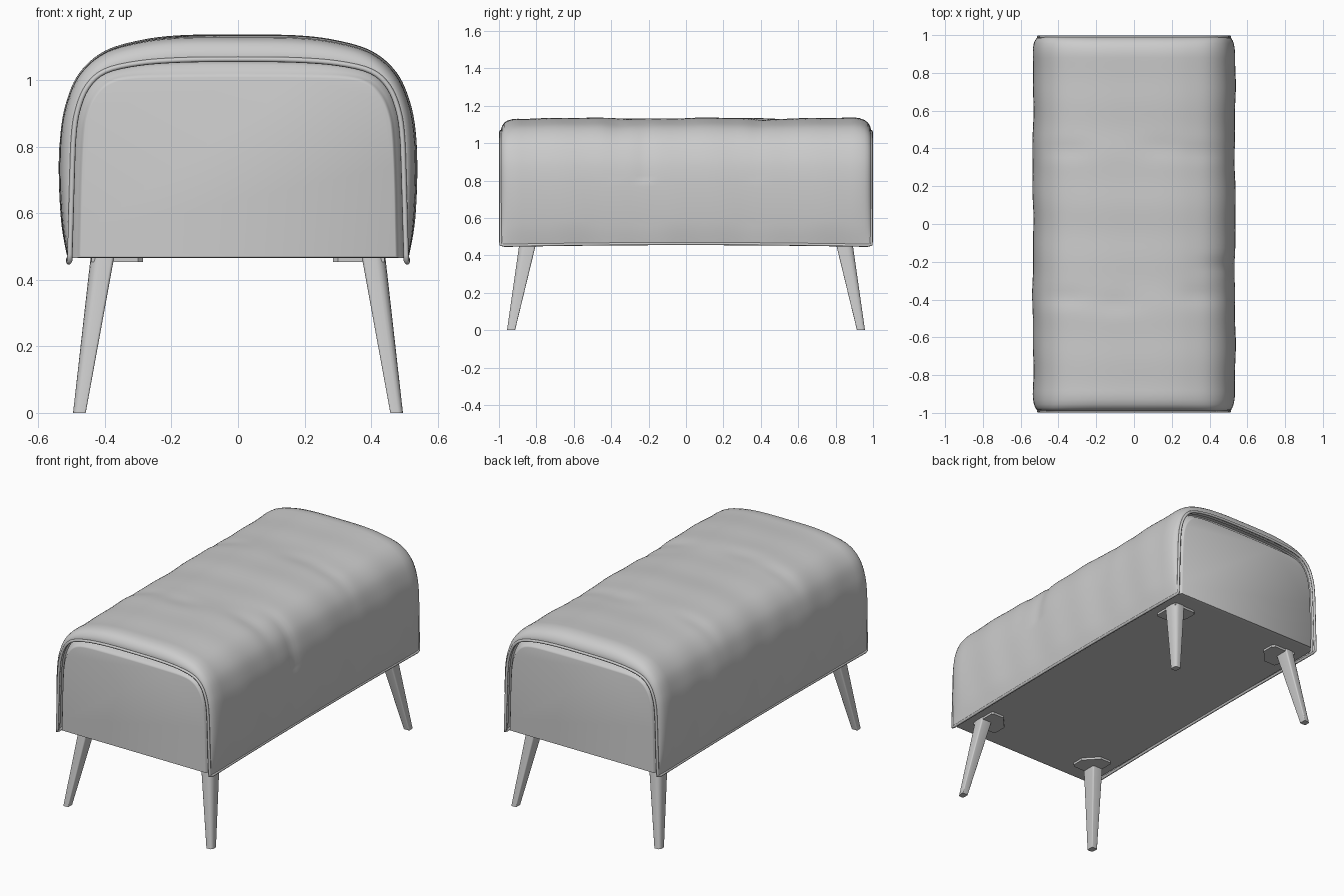
import bpy, math
from mathutils import Vector

if "Cube" in bpy.data.objects:
    bpy.data.objects.remove(bpy.data.objects["Cube"])

# Half profiles (x, z) from the lower side edge up to the top centre
OUTER = [(.512, .462), (.527, .56), (.535, .70), (.532, .83), (.515, .93), (.475, 1.02),
         (.40, 1.085), (.29, 1.118), (.17, 1.132), (0, 1.134)]
SEAM = [(.506, .458), (.503, .56), (.499, .70), (.494, .83), (.482, .91), (.453, .98),
        (.40, 1.027), (.30, 1.051), (.17, 1.061), (0, 1.063)]
PANEL = [(.476, .468), (.474, .56), (.471, .70), (.465, .83), (.455, .895), (.432, .95),
         (.39, .992), (.32, 1.010), (.17, 1.014), (0, 1.015)]


def blend(a, b, t):
    return [(p[0] + (q[0] - p[0]) * t, p[1] + (q[1] - p[1]) * t) for p, q in zip(a, b)]


def arch(half, steps=6):
    """Smooth full arch through a half profile and its mirror image."""
    pts = half + [(-x, z) for x, z in reversed(half[:-1])]
    pts = [Vector(p) for p in pts]
    out = []
    for i in range(len(pts) - 1):
        p0, p1, p2 = pts[max(i - 1, 0)], pts[i], pts[i + 1]
        p3 = pts[min(i + 2, len(pts) - 1)]
        for k in range(steps):
            t = k / steps
            out.append(.5 * (2 * p1 + (p2 - p0) * t + (2 * p0 - 5 * p1 + 4 * p2 - p3) * t * t
                             + (3 * p1 - p0 - 3 * p2 + p3) * t ** 3))
    return out + [pts[-1]]


def make(name, verts, faces, angle=None):
    me = bpy.data.meshes.new(name)
    me.from_pydata(verts, [], faces)
    if angle:
        me.shade_smooth()
        me.set_sharp_from_angle(angle=math.radians(angle))
    ob = bpy.data.objects.new(name, me)
    bpy.context.collection.objects.link(ob)
    return ob


def loft(name, rings, closed, angle):
    n = len(rings[0])
    faces = []
    for r in range(len(rings) - 1):
        for i in range(n if closed else n - 1):
            j = (i + 1) % n
            faces.append((r * n + i, r * n + j, r * n + n + j, r * n + n + i))
    if closed:
        faces += [tuple(reversed(range(n))), tuple(range((len(rings) - 1) * n, len(rings) * n))]
    return make(name, [v for ring in rings for v in ring], faces, angle)


def both_ends(half):
    """Sections (distance, t) listed from the end inward, repeated at the far end."""
    return [(-y, t) for y, t in half] + [(y, t) for y, t in reversed(half)]


# Soft wrinkles pressed into the upholstery
CREASES = [(.36, .38, .05), (.36, -.38, .05), (-.36, .39, .05), (-.36, -.39, .05),
           (.48, -.22, .04), (.15, .40, .06), (-.1, -.42, .06)]


def wrinkle(x, y, z):
    d = .0025 * math.sin(9 * y + 2 * x) + .0015 * math.sin(23 * y + 5 * z)
    for cx, cy, w in CREASES:
        if z > .8:
            d -= .007 * math.exp(-((x - cx) / .13) ** 2 - ((y - cy) / w) ** 2)
    return d


# Padded cover
ends = [(.965, -.08), (.988, 0), (.989, .15), (.984, .4), (.972, .65), (.955, .82), (.93, .94), (.90, 1)]
inner = [(-.88 + 1.76 * i / 70, 1) for i in range(71)]
m = len(ends)
sections = both_ends(ends)
sections = sections[:m] + inner + sections[m:]
rings = []
for y, t in sections:
    ring = []
    for x, z in arch(blend(SEAM, OUTER, t)):
        n = Vector((x / .53, max(z - .65, 0) / .5))
        fade = max(0, t) * min(1, (z - .455) / .12)
        d = wrinkle(x, y, z) * fade
        n.normalize()
        ring.append((x + n.x * d, y, z + n.y * d))
    rings.append(ring)
loft("padded_cover", rings, False, 60)

# Inner body with the flat end panels
body = [(.990, 1), (.988, .96 + .03), (.982, .88), (.972, .65), (.962, .35), (.945, .12)]
rings = []
for k, (y, t) in enumerate(both_ends(body)):
    edge = .006 if abs(y) > .989 else 0
    rings.append([(x * (1 - edge), y, max(z, .466 + 2 * edge) - edge)
                  for x, z in arch(blend(SEAM, PANEL, t))])
loft("body_with_end_panels", rings, True, 45)

# Piping: one continuous loop over both arches and along the lower sides
front = [(x, -.991, z) for x, z in arch(SEAM, 4)]
back = [(-x, -y, z) for x, y, z in front]
sag = lambda y: .453 + .010 * (1 - y * y)
low = [-.97, -.8, -.5, -.2, .1, .4, .7, .97]
path = (front + [(-.509, y, sag(y)) for y in low]
        + back + [(.509, -y, sag(y)) for y in low])
cu = bpy.data.curves.new("piping", 'CURVE')
cu.dimensions = '3D'
cu.bevel_depth = .008
cu.bevel_resolution = 2
sp = cu.splines.new('POLY')
sp.points.add(len(path) - 1)
for p, co in zip(sp.points, path):
    p.co = (*co, 1)
sp.use_cyclic_u = True
sp.use_smooth = True
bpy.context.collection.objects.link(bpy.data.objects.new("piping", cu))


def mirrored(ob):
    mod = ob.modifiers.new("four_corners", 'MIRROR')
    mod.use_axis = (True, True, False)


def prism(name, low, high, z0, z1, angle=None):
    n = len(low)
    verts = [(x, y, z0) for x, y in low] + [(x, y, z1) for x, y in high]
    faces = [(i, (i + 1) % n, n + (i + 1) % n, n + i) for i in range(n)]
    faces += [tuple(reversed(range(n))), tuple(range(n, 2 * n))]
    mirrored(make(name, verts, faces, angle))


def rounded_rect(x0, x1, y0, y1, outer, small):
    """Rectangle whose outward corner is rounded more than the others."""
    pts = []
    w, h = x1 - x0, y1 - y0
    for cx, cy, sx, sy, a, f in ((x1, y1, -1, -1, 0, outer), (x0, y1, 1, -1, 90, small),
                                 (x0, y0, 1, 1, 180, small), (x1, y0, -1, 1, 270, small)):
        for k in range(5):
            r = math.radians(a + 22.5 * k)
            pts.append((cx + f * w * (sx + math.cos(r)), cy + f * h * (sy + math.sin(r))))
    return pts


# Splayed tapered legs
prism("legs", rounded_rect(.458, .496, .914, .957, .4, .12),
      rounded_rect(.372, .443, .80, .89, .4, .12), 0, .47, 35)

# Mounting plates under the body, inner corner cut off
plate = [(.44, .885), (.30, .885), (.285, .87), (.285, .80), (.36, .72), (.43, .72), (.44, .73)]
prism("leg_plates", plate, plate, .453, .468)
